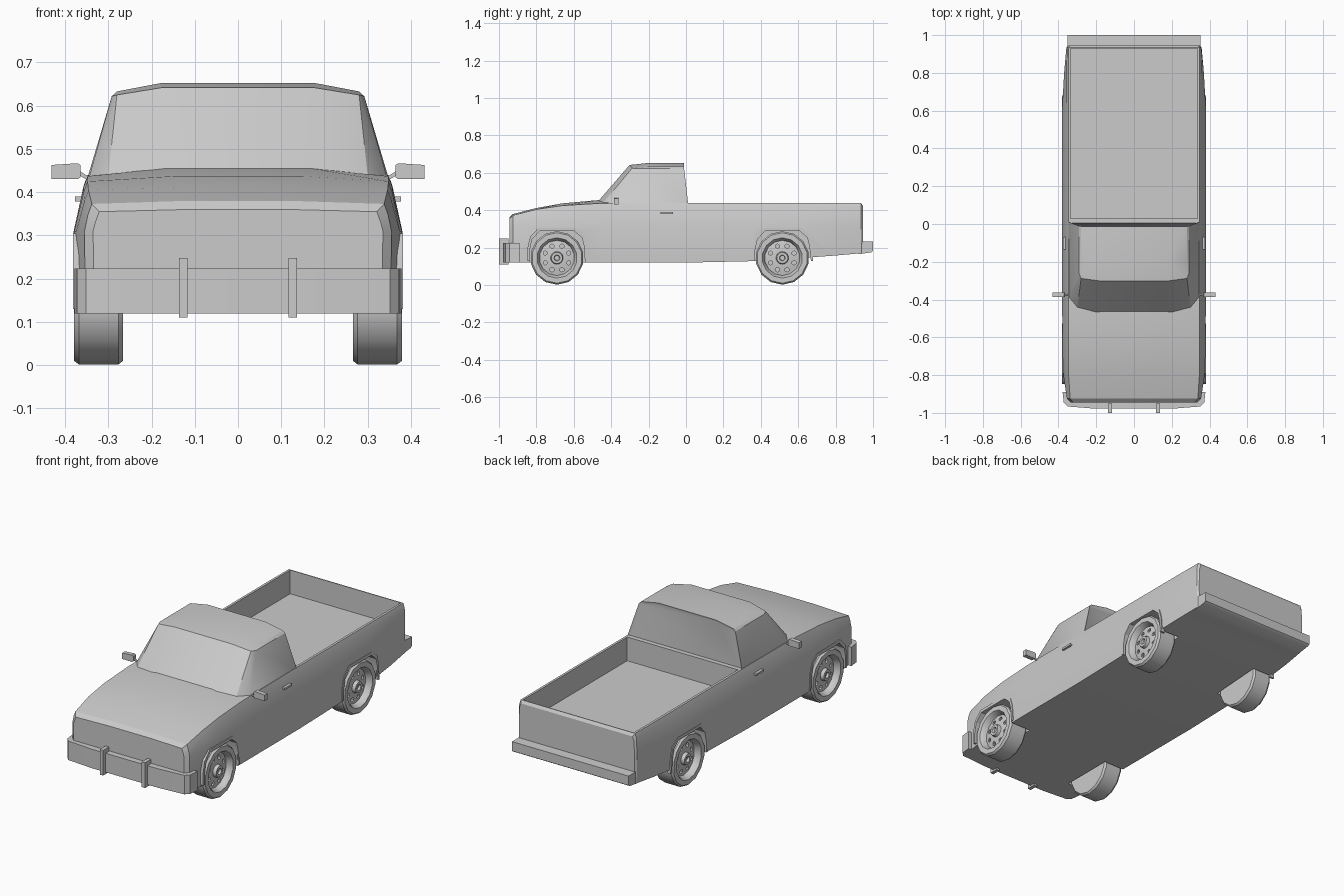
import bpy, bmesh, math
from mathutils import Vector

cube = bpy.data.objects.get("Cube")
if cube:
    bpy.data.objects.remove(cube)

paint = bpy.data.materials.new("plain_grey")
paint.use_nodes = True
GREY = (0.6, 0.6, 0.6, 1)
paint.diffuse_color = GREY
paint.node_tree.nodes["Principled BSDF"].inputs["Base Color"].default_value = GREY


def finish(name, bm, smooth=True):
    """Turn a bmesh into a named, painted object."""
    bmesh.ops.recalc_face_normals(bm, faces=bm.faces)
    mesh = bpy.data.meshes.new(name)
    bm.to_mesh(mesh)
    bm.free()
    obj = bpy.data.objects.new(name, mesh)
    bpy.context.collection.objects.link(obj)
    mesh.materials.append(paint)
    if smooth:
        shade(obj)
    return obj


def activate(obj):
    bpy.ops.object.select_all(action="DESELECT")
    obj.select_set(True)
    bpy.context.view_layer.objects.active = obj


def shade(obj):
    activate(obj)
    bpy.ops.object.shade_smooth_by_angle(angle=math.radians(28))


def loft(bm, rings, caps=True):
    """Bridge closed rings of equal length."""
    rows = [[bm.verts.new(p) for p in ring] for ring in rings]
    n = len(rows[0])
    for a, b in zip(rows, rows[1:]):
        for i in range(n):
            j = (i + 1) % n
            bm.faces.new((a[i], a[j], b[j], b[i]))
    if caps:
        bm.faces.new(rows[0])
        bm.faces.new(rows[-1])


def add_box(bm, x0, x1, y0, y1, z0, z1):
    loft(bm, [[(x0, y0, z), (x1, y0, z), (x1, y1, z), (x0, y1, z)] for z in (z0, z1)])


def box(name, *bounds, bevel=0.0):
    bm = bmesh.new()
    add_box(bm, *bounds)
    if bevel:
        bmesh.ops.bevel(bm, geom=bm.edges[:], offset=bevel, segments=1, affect="EDGES")
    return finish(name, bm)


def cut(obj, cutter):
    mod = obj.modifiers.new("cut", "BOOLEAN")
    mod.object, mod.operation, mod.solver = cutter, "DIFFERENCE", "EXACT"
    activate(obj)
    bpy.ops.object.modifier_apply(modifier="cut")
    bpy.data.objects.remove(cutter)


SIDES = (("left", 1), ("right", -1))
AXLES = (("front", -0.69), ("rear", 0.515))

# Body: cross-sections (y, bottom, half width, shoulder, edge z, middle z, crease x)
stations = [
    (-0.945, .12, .335, .325, .355, .36, .12),
    (-0.925, .12, .355, .342, .373, .38, .122),
    (-0.80, .12, .374, .35, .405, .412, .135),
    (-0.66, .12, .379, .352, .425, .437, .15),
    (-0.46, .12, .38, .352, .437, .455, .17),
    (-0.36, .12, .38, .352, .438, .455, .17),
    (0.0, .12, .38, .352, .44, .44, .17),
    (0.36, .128, .38, .352, .44, .44, .17),
    (0.62, .145, .38, .352, .44, .44, .17),
    (0.80, .158, .37, .352, .44, .44, .17),
    (0.935, .17, .358, .35, .44, .44, .17),
    (0.945, .17, .35, .342, .425, .425, .17),
]
rings = []
for y, zb, w, ws, ze, zc, cx in stations:
    half = [(w - .002, zb), (w, .31), (ws + .005, ze - .025), (ws - .004, ze), (cx, zc)]
    rings.append([(x, y, z) for x, z in half] + [(-x, y, z) for x, z in reversed(half)])
bm = bmesh.new()
loft(bm, rings)
body = finish("body", bm, smooth=False)

# Open cargo bed
bm = bmesh.new()
add_box(bm, -.335, .335, .03, .93, .31, .6)
cut(body, finish("bed_cutter", bm, smooth=False))

# Wheel arches with raised lips
arch = [(-.157, .13), (-.157, .2), (-.143, .26), (-.1, .304),
        (.1, .304), (.143, .27), (.157, .22), (.164, .13)]
inner = [(y * .93, z - .016) for y, z in arch]
inner[0], inner[-1] = (inner[0][0], .05), (inner[-1][0], .05)
for end, yc in AXLES:
    for side, s in SIDES:
        bm = bmesh.new()
        loft(bm, [[(s * x, yc + y, z) for y, z in inner] for x in (.255, .5)])
        cut(body, finish("arch_cutter", bm, smooth=False))
        lip = arch + [(y, max(z, .13)) for y, z in reversed(inner)]
        bm = bmesh.new()
        loft(bm, [[(s * x, yc + y, z) for y, z in lip] for x in (.36, .382)])
        finish(f"{end}_{side}_arch_lip", bm)
shade(body)

# Cab: hull of the waist line, roof edge and raised roof middle
cab_points = [(.2, -.472, .445), (.30, -.445, .437), (.347, -.395, .425), (.349, .012, .43),
              (.2, -.472, .42), (.349, .012, .42),
              (.175, -.302, .642), (.28, -.288, .625), (.292, -.26, .622), (.292, -.01, .622),
              (.175, -.2, .653), (.28, -.2, .633), (.175, -.012, .653), (.28, -.012, .633)]
bm = bmesh.new()
for x, y, z in cab_points:
    for s in (1, -1):
        bm.verts.new((s * x, y, z))
bmesh.ops.convex_hull(bm, input=bm.verts[:])
bmesh.ops.dissolve_limit(bm, angle_limit=math.radians(2), verts=bm.verts[:], edges=bm.edges[:])
# Recessed rear window
bm.normal_update()
rear = [f for f in bm.faces if f.normal.y > .8]
bmesh.ops.inset_region(bm, faces=rear, thickness=.012, depth=-.006)
finish("cab", bm)

# Front bumper wrapping the corners, with two upright guards
plan = [(.378, -.89), (.372, -.945), (.352, -.966), (.2, -.978)]
outline = plan + [(-x, y) for x, y in reversed(plan)]
bm = bmesh.new()
loft(bm, [[(x, y, z) for x, y in outline] for z in (.12, .224)])
finish("front_bumper", bm)
for side, s in SIDES:
    box(f"{side}_bumper_guard", s * .127 - .01, s * .127 + .01, -1.0, -.95, .11, .248)

# Rear bumper
bm = bmesh.new()
side_shape = [(.92, .165), (.99, .175), (1.0, .182), (1.0, .233), (.92, .235)]
loft(bm, [[(x, y, z) for y, z in side_shape] for x in (-.353, .353)])
finish("rear_bumper", bm)

# Mirrors and door handles
for side, s in SIDES:
    bm = bmesh.new()
    loft(bm, [[(s * x, y, z) for y, z in ((-.386, lo), (-.362, lo), (-.362, hi), (-.386, hi))]
              for x, lo, hi in ((.364, .435, .462), (.37, .43, .467), (.431, .43, .463))])
    loft(bm, [[(s * x, y, z) for y, z in ((-.378, zc - .005), (-.37, zc - .005),
                                         (-.37, zc + .005), (-.378, zc + .005))]
              for x, zc in ((.34, .428), (.368, .445))])
    finish(f"{side}_mirror", bm)
    xs = sorted((s * .355, s * .377))
    box(f"{side}_door_handle", *xs, -.135, -.07, .379, .39)

# Wheels: turned tyre and dished rim with a ring of holes
SEGMENTS = 14
turning = [(.135, .266), (.143, .276), (.143, .368), (.135, .379), (.108, .379), (.101, .368),
           (.094, .346), (.05, .354), (.034, .354), (.03, .372), (.016, .372), (.013, .36)]


def circle(x, r, y, z, n):
    turns = [math.tau * (i + .5) / n for i in range(n)]
    return [(x, y + r * math.cos(t), z + r * math.sin(t)) for t in turns]


for end, yc in AXLES:
    for side, s in SIDES:
        bm = bmesh.new()
        loft(bm, [circle(s * x, r, yc, .145, SEGMENTS) for r, x in turning])
        wheel = finish(f"{end}_{side}_wheel", bm, smooth=False)
        bm = bmesh.new()
        for hy, hz in [p[1:] for p in circle(0, .068, yc, .145, 8)]:
            loft(bm, [circle(s * x, .012, hy, hz, 6) for x in (.33, .37)])
        cut(wheel, finish("hole_cutter", bm, smooth=False))
        shade(wheel)
